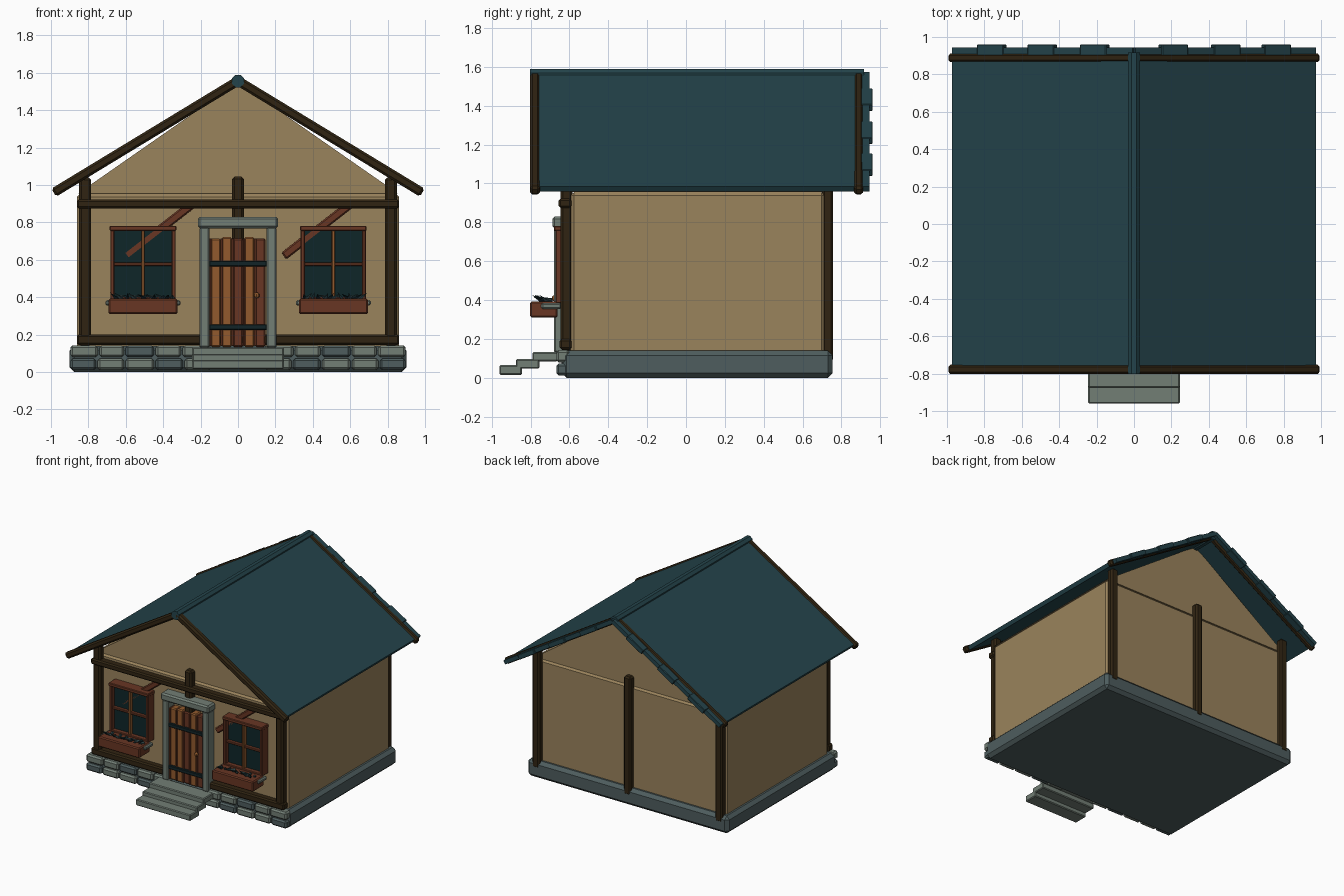
import bpy, bmesh, math, random
from mathutils import Vector, Matrix

if "Cube" in bpy.data.objects:
    bpy.data.objects.remove(bpy.data.objects["Cube"])

random.seed(4)


def material(name, r, g, b):
    # sRGB 0-255 to linear
    m = bpy.data.materials.new(name)
    m.diffuse_color = [((c / 255 + 0.055) / 1.055) ** 2.4 for c in (r, g, b)] + [1]
    m.use_nodes = True
    m.node_tree.nodes["Principled BSDF"].inputs["Base Color"].default_value = m.diffuse_color
    return m


WALL = material("plaster", 154, 131, 92)
BEAM = material("dark timber", 48, 36, 18)
ROOF = material("teal roof", 36, 68, 75)
STONE = material("pale stone", 114, 126, 117)
SLATE = material("slate stone", 78, 93, 94)
RED = material("red wood", 104, 54, 35)
ORANGE = material("orange wood", 146, 90, 45)
GLASS = material("window glass", 14, 38, 40)
IRON = material("black iron", 18, 36, 39)
LEAF = material("leaf", 52, 76, 78)


def finish(name, bm, mat, bevel=0):
    bmesh.ops.recalc_face_normals(bm, faces=bm.faces[:])
    me = bpy.data.meshes.new(name)
    bm.to_mesh(me)
    bm.free()
    me.materials.append(mat)
    ob = bpy.data.objects.new(name, me)
    bpy.context.collection.objects.link(ob)
    if bevel:
        mod = ob.modifiers.new("bevel", 'BEVEL')
        mod.width, mod.segments = bevel, 1
    return ob


def box(name, x, y, z, mat, bevel=0.008):
    bm = bmesh.new()
    bmesh.ops.create_cube(bm, size=1)
    for v in bm.verts:
        v.co = [(a[0] + a[1]) / 2 + c * (a[1] - a[0]) for a, c in zip((x, y, z), v.co)]
    return finish(name, bm, mat, bevel)


def slanted(name, p, q, y, thick, mat, bevel=0.008):
    # board running from p to q in the xz plane
    p, q = Vector((p[0], 0, p[1])), Vector((q[0], 0, q[1]))
    d = (q - p).normalized()
    n = Vector((-d.z, 0, d.x))
    bm = bmesh.new()
    bmesh.ops.create_cube(bm, size=1)
    for v in bm.verts:
        a, b, c = v.co
        v.co = (p + q) / 2 + d * a * (q - p).length + n * c * thick
        v.co.y = (y[0] + y[1]) / 2 + b * (y[1] - y[0])
    return finish(name, bm, mat, bevel)


# Foundation, walls and gable
box("foundation", (-.9, .9), (-.64, .755), (0, .14), SLATE, .025)
box("walls", (-.86, .86), (-.595, .715), (.12, .955), WALL, .018)
bm = bmesh.new()
front = [bm.verts.new((x, -.588, z)) for x, z in ((-.855, .955), (.855, .955), (0, 1.55))]
face = bm.faces.new(front)
ext = bmesh.ops.extrude_face_region(bm, geom=[face])
bmesh.ops.translate(bm, vec=(0, 1.296, 0),
                    verts=[v for v in ext["geom"] if isinstance(v, bmesh.types.BMVert)])
finish("gable", bm, WALL)

# Front foundation stones in two rows
for s in (-1, 1):
    for row, (z0, z1) in enumerate(((.012, .073), (.08, .143))):
        edges = [.9, .755 - row * .01, .605, .445, .29 + row * .01, .14]
        for i in range(5):
            x = sorted((s * (edges[i] - .004), s * (edges[i + 1] + .004)))
            mat = SLATE if (i + row) % 3 == 0 else STONE
            box("foundation_stone", x, (-.667, -.6), (z0, z1), mat, .012)

# Entrance steps
for y, z in (((-.96, -.845), (.015, .065)), ((-.875, -.755), (.047, .096)),
             ((-.79, -.66), (.085, .132))):
    box("step", (-.245, .245), y, z, STONE, .006)

# Timber frame
for s in (-1, 1):
    x = sorted((s * .785, s * .85))
    box("front_post", x, (-.645, -.585), (.14, 1.04), BEAM, .012)
    box("back_post", x, (.7, .757), (.085, 1.04), BEAM, .012)
box("front_center_post", (-.031, .031), (-.645, -.585), (.7, 1.045), BEAM, .012)
box("back_center_post", (-.031, .031), (.7, .757), (.085, 1.04), BEAM, .012)
box("upper_beam", (-.862, .862), (-.655, -.59), (.875, .922), BEAM, .01)
box("lower_beam", (-.862, .862), (-.65, -.59), (.145, .2), BEAM, .01)
for x in (.245, -.6):
    slanted("brace", (x, .62), (x + .36, .9), (-.635, -.59), .045, RED, .008)

# Roof slopes, staggered shingle ends, bargeboards and ridge
PEAK, EAVE, SLOPE = 1.56, .965, .61
for s in (-1, 1):
    slanted("roof_slope", (0, PEAK), (s * .965, PEAK - SLOPE * .965), (-.762, .945), .032, ROOF, 0)
    for a in (.14, .42, .69):
        b = a + .14
        slanted("shingle_end", (s * a, PEAK - SLOPE * a), (s * b, PEAK - SLOPE * b),
                (.9, .96), .04, ROOF, .004)
    for y in ((-.803, -.752), (.865, .912)):
        slanted("bargeboard", (-s * .005, PEAK), (s * .985, PEAK - SLOPE * .985), y, .05, BEAM, .012)
bm = bmesh.new()
bmesh.ops.create_cone(bm, cap_ends=True, segments=8, radius1=.036, radius2=.036, depth=1.72,
                      matrix=Matrix.Translation((0, .057, 1.555)) @ Matrix.Rotation(math.pi / 2, 4, 'X')
                      @ Matrix.Rotation(math.pi / 8, 4, 'Z'))
finish("ridge_cap", bm, ROOF)

# Door: planks, straps, knob and stone surround
for i in range(5):
    x = -.15 + i * .06
    box("door_plank", (x + .002, x + .058), (-.655 - .004 * (i % 2), -.59),
        (.135, .715 + .006 * (i % 2)), RED if i % 2 == 0 and i else ORANGE, .008)
    box("door_plank_edge", (x - .004, x + .009), (-.664, -.6), (.14, .715), RED, .003)
for z in (.24, .58):
    box("door_strap", (-.155, .155), (-.674, -.6), (z - .015, z + .015), IRON, .004)
bm = bmesh.new()
bmesh.ops.create_uvsphere(bm, u_segments=8, v_segments=6, radius=.016,
                          matrix=Matrix.Translation((.1, -.675, .41)))
finish("door_knob", bm, ORANGE)
for s in (-1, 1):
    box("door_jamb", sorted((s * .153, s * .205)), (-.68, -.59), (.13, .775), STONE, .008)
box("door_lintel", (-.215, .215), (-.688, -.59), (.768, .83), STONE, .012)

# Windows with planters
for c in (-.508, .51):
    box("window_glass", (c - .16, c + .16), (-.635, -.59), (.4, .765), GLASS, 0)
    for s in (-1, 1):
        box("window_side", sorted((c + s * .152, c + s * .175)), (-.672, -.59), (.385, .775), RED, .005)
    box("window_head", (c - .178, c + .178), (-.68, -.59), (.755, .782), RED, .005)
    box("window_sill", (c - .175, c + .175), (-.672, -.59), (.382, .402), RED, .005)
    box("window_crossbar", (c - .16, c + .16), (-.66, -.6), (.568, .586), RED, .003)
    box("window_mullion", (c - .009, c + .009), (-.665, -.6), (.4, .76), ORANGE, .003)
    box("planter", (c - .185, c + .185), (-.802, -.66), (.31, .392), RED, .008)
    box("planter_bracket", (c - .2, c + .2), (-.745, -.64), (.355, .385), STONE, .008)
    for i in range(14):
        # pointed leaves leaning out of the planter
        bm = bmesh.new()
        lean = Matrix.Rotation(random.uniform(.9, 1.4), 4, 'X')
        turn = Matrix.Rotation(random.uniform(-.9, .9), 4, 'Z')
        pos = Vector((c - .155 + i * .024, random.uniform(-.76, -.72), .405))
        bmesh.ops.create_cone(bm, cap_ends=True, segments=4, radius1=.014, radius2=0, depth=.075,
                              matrix=Matrix.Translation(pos) @ turn @ lean)
        finish("plant_leaf", bm, LEAF if i % 3 else IRON)
